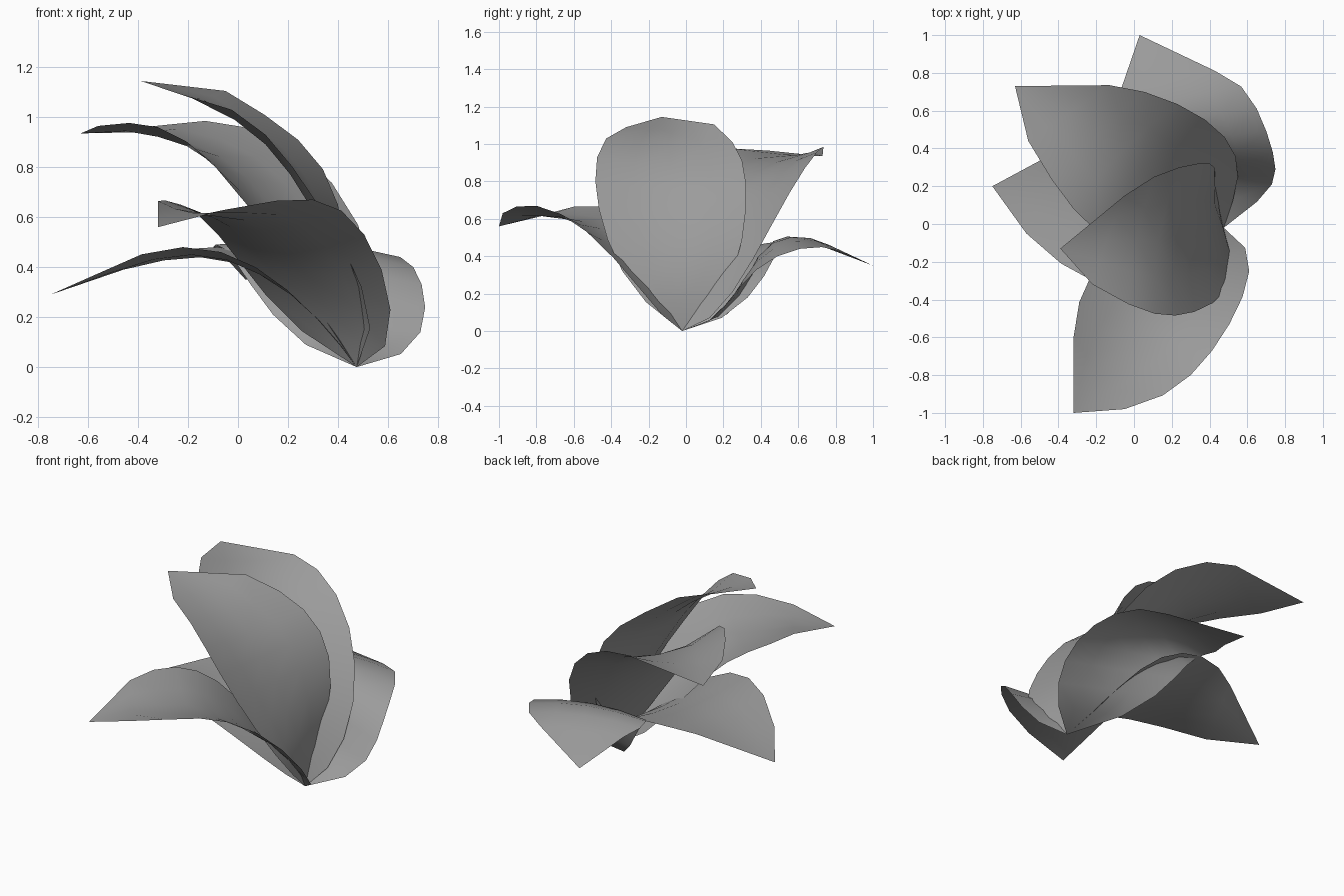
import bpy, bmesh
from mathutils import Vector

if "Cube" in bpy.data.objects:
    bpy.data.objects.remove(bpy.data.objects["Cube"])

BASE = Vector((0.475, -0.02, 0.0))   # point where all leaves meet
ROWS, COLS = 8, 4

grey = bpy.data.materials.new("leaf_grey")
grey.diffuse_color = (0.33, 0.33, 0.33, 1)
grey.use_nodes = True
grey.node_tree.nodes["Principled BSDF"].inputs["Base Color"].default_value = grey.diffuse_color


def edge_point(keys, t):
    """Smooth curve from BASE through four key points, t in 0..4."""
    pts = [BASE] + [Vector(k) for k in keys]
    out = Vector()
    for i, p in enumerate(pts):
        w = 1.0
        for j in range(5):
            if j != i:
                w *= (t - j) / (i - j)
        out += p * w
    return out


def leaf(name, cup, right, left, tip):
    """Cupped leaf spanned between a right and a left rim, closing in a tip."""
    bm = bmesh.new()
    root, end = bm.verts.new(BASE), bm.verts.new(tip)
    grid = []
    for r in range(1, ROWS + 1):
        t = 4 * r / ROWS
        a, b = edge_point(left, t), edge_point(right, t)
        ahead = (edge_point(left, t + .05) + edge_point(right, t + .05)
                 - edge_point(left, t - .05) - edge_point(right, t - .05))
        normal = (b - a).cross(ahead).normalized()
        depth = cup * (b - a).length * (0.65 if r == ROWS else min(1.0, r / 4))
        row = []
        for c in range(COLS + 1):
            u = c / COLS
            row.append(bm.verts.new(a.lerp(b, u) - normal * depth * 4 * u * (1 - u)))
        grid.append(row)
    for c in range(COLS):
        bm.faces.new((root, grid[0][c + 1], grid[0][c]))
        for r in range(ROWS - 1):
            bm.faces.new((grid[r][c], grid[r][c + 1], grid[r + 1][c + 1], grid[r + 1][c]))
        bm.faces.new((grid[-1][c], grid[-1][c + 1], end))
    for f in bm.faces:
        f.smooth = True
    me = bpy.data.meshes.new(name)
    bm.to_mesh(me)
    bm.free()
    me.materials.append(grey)
    bpy.context.collection.objects.link(bpy.data.objects.new(name, me))


# low leaf reaching to the back
leaf("back_leaf", -0.05,
     [(.73, .21, .14), (.735, .38, .33), (.65, .61, .44), (.43, .81, .43)],
     [(.14, .35, .21), (-.01, .45, .42), (-.09, .52, .49), (-.07, .71, .46)],
     (.03, 1.0, .35))
# tall leaf reaching to the back left
leaf("tall_back_leaf", 0.10,
     [(.55, .25, .21), (.48, .46, .57), (.23, .635, .87), (-.13, .735, .985)],
     [(.17, -.13, .46), (-.09, -.10, .80), (-.32, .08, .96), (-.56, .44, .965)],
     (-.63, .73, .935))
# low leaf reaching to the left
leaf("left_leaf", 0.05,
     [(.39, .33, .18), (.19, .47, .39), (-.08, .50, .48), (-.36, .41, .44)],
     [(.31, -.20, .20), (.07, -.32, .40), (-.22, -.30, .48), (-.57, -.05, .37)],
     (-.75, .20, .29))
# tallest upright leaf
leaf("top_leaf", 0.08,
     [(.43, .25, .31), (.40, .32, .65), (.24, .30, .91), (-.05, .15, 1.105)],
     [(.495, -.34, .32), (.32, -.465, .65), (.11, -.475, .93), (-.22, -.32, 1.09)],
     (-.39, -.13, 1.145))
# leaf reaching to the front
leaf("front_leaf", 0.10,
     [(.11, .03, .29), (-.08, -.09, .53), (-.23, -.28, .65), (-.32, -.60, .665)],
     [(.61, -.25, .23), (.505, -.53, .53), (.30, -.80, .67), (-.05, -.98, .63)],
     (-.32, -1.0, .56))
